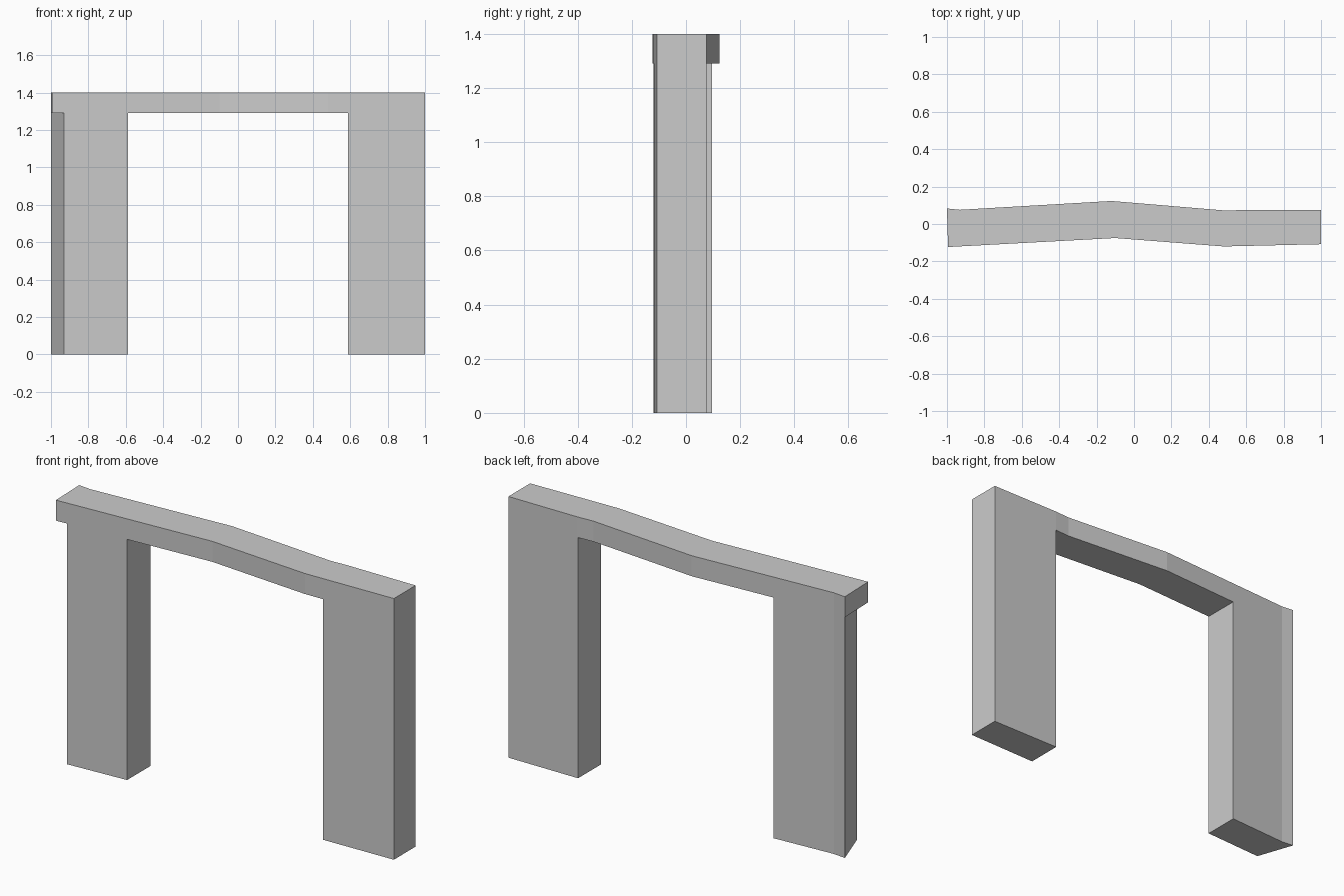
import bpy
import bmesh

cube = bpy.data.objects.get("Cube")
if cube:
    bpy.data.objects.remove(cube, do_unlink=True)

HEIGHT = 1.4
BEAM_BOTTOM = 1.29

stone = bpy.data.materials.new("light grey stone")
stone.use_nodes = True
grey = (0.6, 0.6, 0.6, 1)
stone.diffuse_color = grey
stone.node_tree.nodes["Principled BSDF"].inputs["Base Color"].default_value = grey


def prism(name, outline, bottom, top):
    """Extrude a plan outline upwards into a closed solid."""
    bm = bmesh.new()
    face = bm.faces.new([bm.verts.new((x, y, bottom)) for x, y in outline])
    extruded = bmesh.ops.extrude_face_region(bm, geom=[face], use_keep_orig=True)
    moved = [v for v in extruded["geom"] if isinstance(v, bmesh.types.BMVert)]
    bmesh.ops.translate(bm, verts=moved, vec=(0, 0, top - bottom))
    bmesh.ops.recalc_face_normals(bm, faces=bm.faces)
    mesh = bpy.data.meshes.new(name)
    bm.to_mesh(mesh)
    bm.free()
    mesh.materials.append(stone)
    obj = bpy.data.objects.new(name, mesh)
    bpy.context.collection.objects.link(obj)
    return obj


def cut(target, cutter):
    """Subtract the cutter from the target, then discard it."""
    cutter.hide_render = True
    mod = target.modifiers.new("cut", "BOOLEAN")
    mod.operation = "DIFFERENCE"
    mod.solver = "EXACT"
    mod.object = cutter
    bpy.context.view_layer.objects.active = target
    bpy.ops.object.modifier_apply(modifier=mod.name)
    bpy.data.objects.remove(cutter, do_unlink=True)


# Gently bent wall, full height
front = [(-0.994, -0.123), (-0.1, -0.075), (0.48, -0.12), (1, -0.108)]
back = [(1, 0.076), (0.59, 0.076), (0.5, 0.071), (-0.12, 0.123),
        (-0.93, 0.076), (-1, 0.083)]
gateway = prism("gateway_wall", front + back, 0, HEIGHT)

# Opening between the two legs, leaving the beam above
opening = [(-0.587, -0.4), (0.587, -0.4), (0.587, 0.4), (-0.587, 0.4)]
cut(gateway, prism("opening_cutter", opening, -0.2, BEAM_BOTTOM))

# Slanted end of one leg, so the beam overhangs its front corner
slant = [(-1.2, -0.22), (-0.895, -0.22), (-1.035, 0.184), (-1.2, 0.184)]
cut(gateway, prism("slant_cutter", slant, -0.2, BEAM_BOTTOM))
